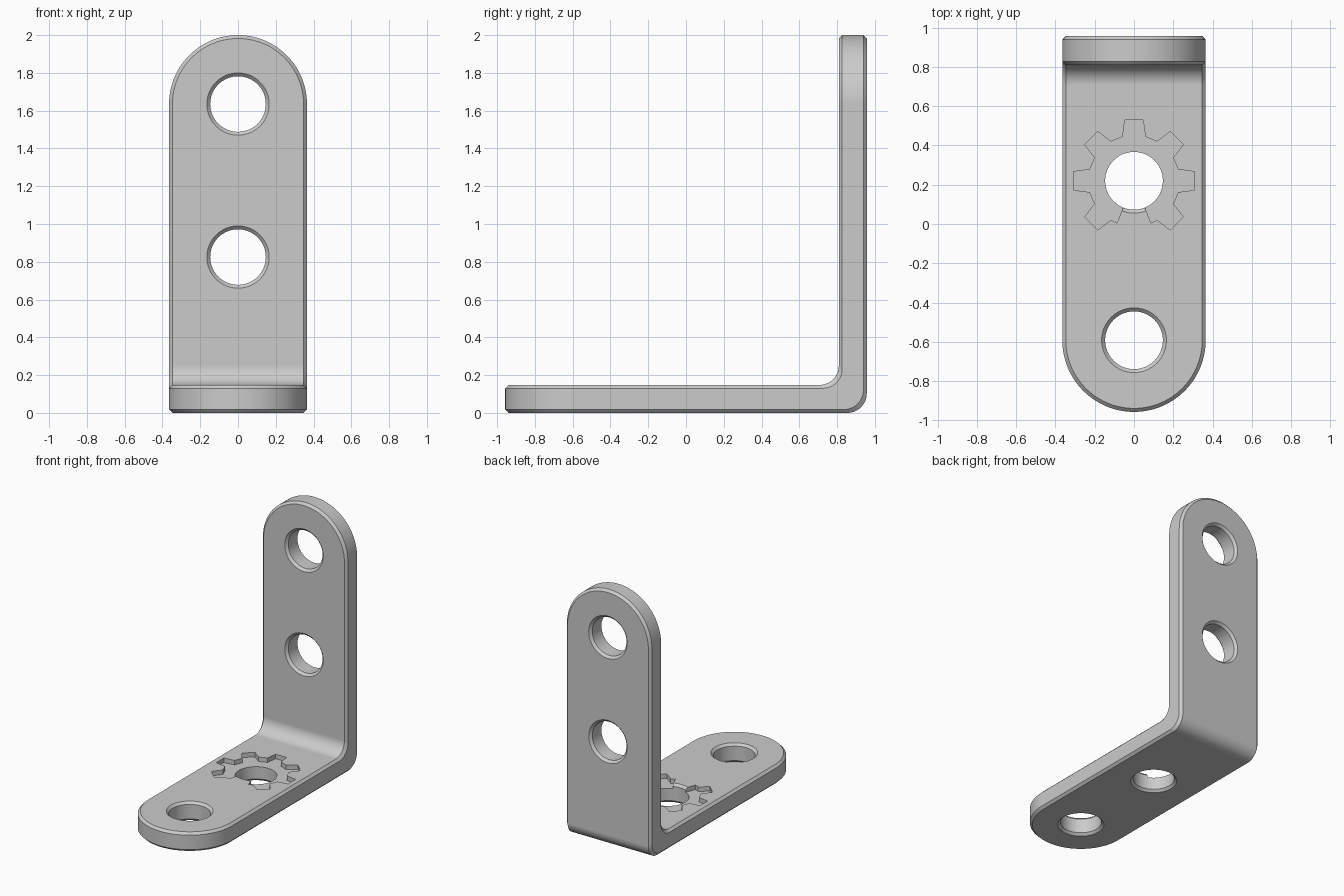
import bpy
import bmesh
from math import sin, cos, pi, radians
from mathutils import Vector

if "Cube" in bpy.data.objects:
    bpy.data.objects.remove(bpy.data.objects["Cube"], do_unlink=True)

W = 0.365        # half width, also the radius of the rounded ends
T = 0.148        # plate thickness
C = 0.018        # chamfer
BACK = 0.957     # y of the back face
BEND = 0.103     # bend radius, inside and outside
END_Y = W - BACK         # centre of the rounded front end
END_Z = 2 - W            # centre of the rounded top end
HOLE_R = 0.147
MID_Y, MID_Z = 0.22, 0.825


def base_point(x, along, t):
    """Point in the foot, t measured up from its underside."""
    return Vector((x, along, t))


def wall_point(x, along, t):
    """Point in the upright, t measured forward from its back face."""
    return Vector((x, BACK - t, along))


def bend_point(k, x, t):
    """Point in the corner, blended between the outer and inner arcs."""
    a = k * pi / 2
    arc = Vector((0, sin(a), -cos(a))) * BEND
    outer = Vector((x, BACK - BEND, BEND)) + arc
    inner = Vector((x, BACK - T - BEND, T + BEND)) + arc
    return outer.lerp(inner, t / T)


def make_object(name, bm):
    bmesh.ops.recalc_face_normals(bm, faces=bm.faces)
    mesh = bpy.data.meshes.new(name)
    bm.to_mesh(mesh)
    bm.free()
    obj = bpy.data.objects.new(name, mesh)
    bpy.context.collection.objects.link(obj)
    return obj


def loft(bm, rings, caps):
    """Skin a list of equal closed rings."""
    rows = [[bm.verts.new(p) for p in ring] for ring in rings]
    n = len(rows[0])
    for a, b in zip(rows, rows[1:]):
        for i in range(n):
            j = (i + 1) % n
            bm.faces.new((a[i], a[j], b[j], b[i]))
    if caps:
        bm.faces.new(rows[0])
        bm.faces.new(rows[-1])


# Chamfered cross-section: side, inset, depth
section = [(-1, C, 0), (-1, 0, C), (-1, 0, T - C), (-1, C, T),
           (1, C, T), (1, 0, T - C), (1, 0, C), (1, C, 0)]
STEPS = 28
angles = [i / STEPS * pi / 2 for i in range(STEPS + 1)]
rings = []
for a in reversed(angles):
    rings.append([base_point(s * (W - c) * cos(a), END_Y - (W - c) * sin(a), t)
                  for s, c, t in section])
for i in range(15):
    rings.append([bend_point(i / 14, s * (W - c), t) for s, c, t in section])
for a in angles:
    rings.append([wall_point(s * (W - c) * cos(a), END_Z + (W - c) * sin(a), t)
                  for s, c, t in section])

bm = bmesh.new()
loft(bm, rings, False)
bmesh.ops.remove_doubles(bm, verts=bm.verts, dist=1e-5)
bmesh.ops.dissolve_limit(bm, angle_limit=radians(0.5),
                         verts=bm.verts, edges=bm.edges)
bracket = make_object("angle_bracket", bm)


# Round holes, chamfered on both faces
def hole_cutter(name, place, along):
    over = 0.01
    profile = [(HOLE_R + C + over, -over), (HOLE_R, C),
               (HOLE_R, T - C), (HOLE_R + C + over, T + over)]
    turns = [i / 64 * 2 * pi for i in range(64)]
    bm = bmesh.new()
    loft(bm, [[place(r * cos(a), along + r * sin(a), t) for a in turns]
              for r, t in profile], True)
    return make_object(name, bm)


cutters = [hole_cutter("foot_end_hole", base_point, END_Y),
           hole_cutter("foot_middle_hole", base_point, MID_Y),
           hole_cutter("upright_middle_hole", wall_point, MID_Z),
           hole_cutter("upright_top_hole", wall_point, END_Z)]

# Toothed recess around the middle foot hole, open at the front
ROOT, TIP, DEPTH = 0.232, 0.312, 0.035
outline = [(ROOT, -68)]
for tooth in range(-45, 226, 45):
    outline += [(ROOT, tooth - 14.5), (TIP, tooth - 8.6),
                (TIP, tooth + 8.6), (ROOT, tooth + 14.5)]
outline.append((ROOT, 248))
outline += [(0.1, 248 - i * 316 / 24) for i in range(25)]
bm = bmesh.new()
loft(bm, [[base_point(r * cos(radians(d)), MID_Y + r * sin(radians(d)), z)
           for r, d in outline] for z in (T - DEPTH, T + 0.05)], True)
cutters.append(make_object("toothed_recess", bm))

# Cut everything
bpy.ops.object.select_all(action='DESELECT')
bracket.select_set(True)
bpy.context.view_layer.objects.active = bracket
for cutter in cutters:
    mod = bracket.modifiers.new(cutter.name, 'BOOLEAN')
    mod.operation = 'DIFFERENCE'
    mod.solver = 'EXACT'
    mod.object = cutter
    bpy.ops.object.modifier_apply(modifier=mod.name)
    bpy.data.objects.remove(cutter, do_unlink=True)

# Shading and colour
bpy.ops.object.shade_smooth_by_angle(angle=radians(25))
weighted = bracket.modifiers.new("flat_face_normals", 'WEIGHTED_NORMAL')
weighted.keep_sharp = True

grey = bpy.data.materials.new("light_grey")
grey.use_nodes = True
colour = (0.6, 0.6, 0.6, 1)
grey.diffuse_color = colour
grey.node_tree.nodes["Principled BSDF"].inputs["Base Color"].default_value = colour
bracket.data.materials.clear()
bracket.data.materials.append(grey)
